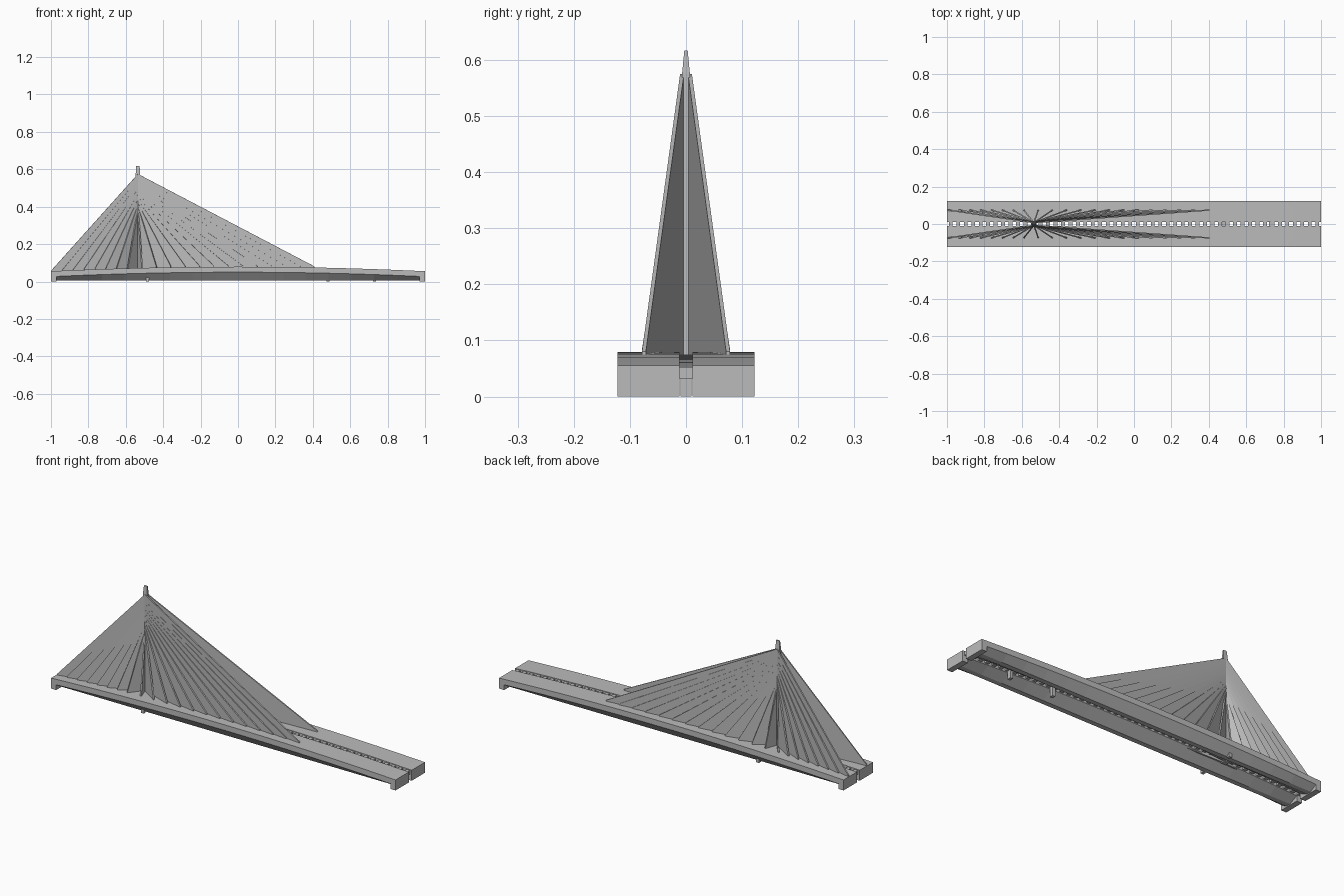
import bpy, bmesh
from mathutils import Vector

cube = bpy.data.objects.get("Cube")
if cube:
    bpy.data.objects.remove(cube, do_unlink=True)

concrete = bpy.data.materials.new("concrete_grey")
concrete.use_nodes = True
GREY = (0.5, 0.5, 0.5, 1)
concrete.diffuse_color = GREY
concrete.node_tree.nodes["Principled BSDF"].inputs["Base Color"].default_value = GREY

PYLON_X = -0.535
SIDES = (("left", 1), ("right", -1))


def finish(name, bm):
    bmesh.ops.recalc_face_normals(bm, faces=bm.faces)
    mesh = bpy.data.meshes.new(name)
    bm.to_mesh(mesh)
    bm.free()
    mesh.materials.append(concrete)
    obj = bpy.data.objects.new(name, mesh)
    bpy.context.collection.objects.link(obj)
    return obj


def loft(bm, sections):
    """Skin a row of equal closed sections and cap both ends."""
    rings = [[bm.verts.new(p) for p in s] for s in sections]
    for a, b in zip(rings, rings[1:]):
        for i in range(len(a)):
            j = (i + 1) % len(a)
            bm.faces.new((a[i], a[j], b[j], b[i]))
    bm.faces.new(rings[0])
    bm.faces.new(rings[-1])


def box(bm, x, y, z, w, d, h):
    """Box centred on x and y, standing on z."""
    loft(bm, [[(x + sx * w / 2, y + sy * d / 2, zz)
               for sx, sy in ((-1, -1), (1, -1), (1, 1), (-1, 1))]
              for zz in (z, z + h)])


def deck_top(x):
    return 0.055 + 0.024 * (1 - x * x)


def deck_under(x):
    return 0.026 + 0.024 * (1 - x * x)


# Twin road decks with an arched, keeled underside and solid end blocks
STEPS = 16
for side, s in SIDES:
    bm = bmesh.new()
    rows = []
    for i in range(STEPS + 1):
        x = 0.97 * (2 * i / STEPS - 1)
        t, u = deck_top(x), deck_under(x)
        rows.append([(x, s * y, z) for y, z in
                     ((0.012, t), (0.122, t), (0.122, u),
                      (0.085, 0.005), (0.06, 0.005), (0.012, u))])
    loft(bm, rows)
    for e in (-1, 1):
        loft(bm, [[(e * x, s * y, z) for y, z in
                   ((0.012, 0), (0.122, 0), (0.122, deck_top(x)), (0.012, deck_top(x)))]
                  for x in (0.97, 1.0)])
    finish("deck_" + side, bm)

# Cross beams linking the decks
bm = bmesh.new()
BEAMS = 50
for i in range(BEAMS):
    x = -0.98 + 1.96 * i / (BEAMS - 1)
    box(bm, x, 0, deck_top(x) - 0.024, 0.02, 0.026, 0.02)
finish("cross_beams", bm)

# Central pylon with a slim tip
bm = bmesh.new()
loft(bm, [[(PYLON_X + sx * w, sy * d, z)
           for sx, sy in ((-1, -1), (1, -1), (1, 1), (-1, 1))]
          for z, w, d in ((0.03, 0.013, 0.01), (0.575, 0.012, 0.007), (0.617, 0.009, 0.003))])
finish("pylon", bm)


def fin(bm, x, s, top):
    """Thin upright web from the pylon to its deck anchor."""
    start = Vector((PYLON_X, s * 0.007, 0))
    end = Vector((x, s * 0.075, 0))
    along = (end - start).normalized()
    across = Vector((-along.y, along.x, 0)) * 0.0035
    low = deck_top(x) - 0.01
    outline = ((start, 0.035), (start, top), (end, low + 0.015), (end, low))
    loft(bm, [[p + k * across + Vector((0, 0, z)) for p, z in outline] for k in (-1, 1)])


# Stay fans: short webs near the pylon meet it lower down
for side, s in SIDES:
    for part, first, last, count in (("back", -0.59, -0.997, 8), ("main", -0.512, 0.41, 13)):
        bm = bmesh.new()
        for i in range(count):
            t = i / (count - 1)
            fin(bm, first + (last - first) * t, s, 0.39 + 0.185 * t)
        finish("stay_fan_" + part + "_" + side, bm)

# Piers below the pylon and in the gap between the decks
bm = bmesh.new()
for side, s in SIDES:
    box(bm, -0.485, s * 0.092, 0, 0.016, 0.016, 0.05)
finish("pylon_piers", bm)
bm = bmesh.new()
for x in (0.48, 0.73):
    box(bm, x, 0, 0, 0.016, 0.02, 0.055)
finish("span_piers", bm)
